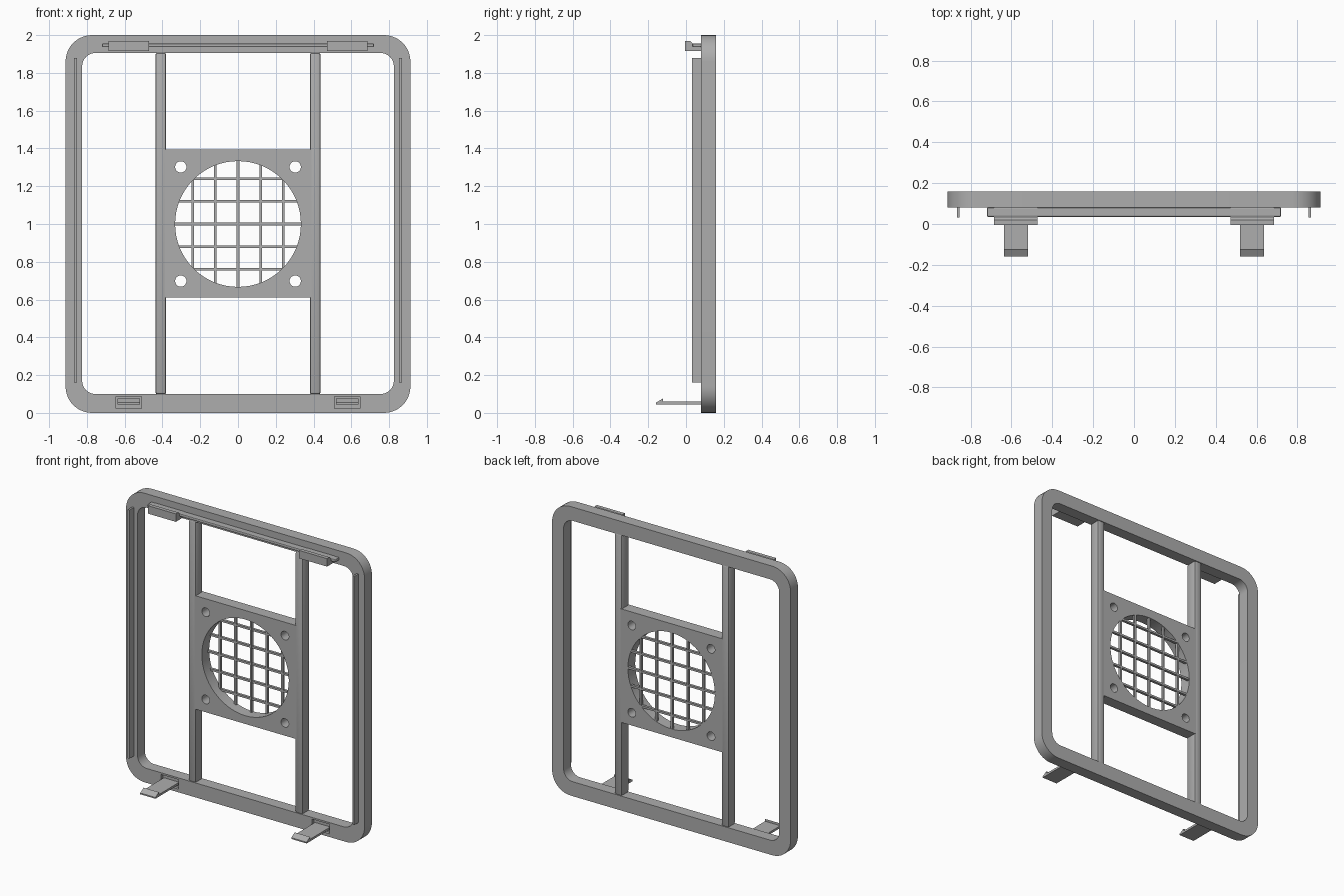
import bpy, bmesh, math
from mathutils import Matrix, Vector

cube = bpy.data.objects.get("Cube")
if cube:
    bpy.data.objects.remove(cube, do_unlink=True)

grey = bpy.data.materials.new("plain grey")
grey.use_nodes = True
grey.diffuse_color = (0.42, 0.42, 0.42, 1)
grey.node_tree.nodes["Principled BSDF"].inputs["Base Color"].default_value = grey.diffuse_color


def finish(name, bm):
    """Turn a bmesh into a named, coloured object."""
    bmesh.ops.remove_doubles(bm, verts=bm.verts, dist=0.0001)
    bmesh.ops.recalc_face_normals(bm, faces=bm.faces)
    mesh = bpy.data.meshes.new(name)
    bm.to_mesh(mesh)
    bm.free()
    mesh.materials.clear()
    mesh.materials.append(grey)
    ob = bpy.data.objects.new(name, mesh)
    bpy.context.collection.objects.link(ob)
    return ob


def smooth(ob):
    bpy.ops.object.select_all(action='DESELECT')
    ob.select_set(True)
    bpy.context.view_layer.objects.active = ob
    bpy.ops.object.shade_smooth_by_angle(angle=math.radians(35))


def box(name, x, y, z, bevel=0):
    """Box from (min, max) ranges."""
    bm = bmesh.new()
    bmesh.ops.create_cube(bm, size=1)
    for v in bm.verts:
        v.co = [r[0] if c < 0 else r[1] for c, r in zip(v.co, (x, y, z))]
    if bevel:
        bmesh.ops.bevel(bm, geom=bm.edges[:], offset=bevel, segments=2,
                        profile=0.5, affect='EDGES')
    return finish(name, bm)


def prism(name, x, profile):
    """Side profile of (y, z) points extruded along x."""
    bm = bmesh.new()
    face = bm.faces.new([bm.verts.new((x[0], y, z)) for y, z in profile])
    out = bmesh.ops.extrude_face_region(bm, geom=[face])
    moved = [g for g in out["geom"] if isinstance(g, bmesh.types.BMVert)]
    bmesh.ops.translate(bm, verts=moved, vec=(x[1] - x[0], 0, 0))
    return finish(name, bm)


def circle(cx, cz, r, n=48):
    return [(cx + r * math.cos(2 * math.pi * i / n),
             cz + r * math.sin(2 * math.pi * i / n)) for i in range(n)]


def round_rect(w, z0, z1, r, n=10):
    pts = []
    corners = ((w - r, z1 - r), (r - w, z1 - r), (r - w, z0 + r), (w - r, z0 + r))
    for k, (cx, cz) in enumerate(corners):
        for i in range(n + 1):
            a = math.pi / 2 * (k + i / n)
            pts.append((cx + r * math.cos(a), cz + r * math.sin(a)))
    return pts


def panel(name, loops, y0, y1):
    """Upright flat panel; loops after the first are holes."""
    cu = bpy.data.curves.new(name, 'CURVE')
    cu.dimensions = '2D'
    cu.fill_mode = 'BOTH'
    cu.extrude = (y1 - y0) / 2
    for loop in loops:
        sp = cu.splines.new('POLY')
        sp.points.add(len(loop) - 1)
        for p, (x, z) in zip(sp.points, loop):
            p.co = (x, z, 0, 1)
        sp.use_cyclic_u = True
    tmp = bpy.data.objects.new(name + "_curve", cu)
    bpy.context.collection.objects.link(tmp)
    mesh = bpy.data.meshes.new_from_object(tmp.evaluated_get(
        bpy.context.evaluated_depsgraph_get()))
    bm = bmesh.new()
    bm.from_mesh(mesh)
    bm.transform(Matrix.Translation(Vector((0, (y0 + y1) / 2, 0)))
                 @ Matrix.Rotation(math.pi / 2, 4, 'X'))
    bpy.data.objects.remove(tmp, do_unlink=True)
    bpy.data.meshes.remove(mesh)
    return finish(name, bm)


FRONT, BACK = 0.08, 0.16

# Outer frame
frame = panel("outer_frame", [round_rect(0.913, 0, 2, 0.14),
                              round_rect(0.825, 0.1, 1.905, 0.07)], FRONT, BACK)

# Centre plate with a round opening and four screw holes
RAD = 0.333
holes = [circle(sx * 0.303, 1 + sz * 0.302, 0.03, 24)
         for sx in (-1, 1) for sz in (-1, 1)]
plate = panel("centre_plate", [[(-0.39, 0.61), (0.39, 0.61), (0.39, 1.395), (-0.39, 1.395)],
                               circle(0, 1, RAD, 64)] + holes, FRONT, BACK)
smooth(plate)

# Guard grid at the back of the opening
for i in range(-2, 3):
    d = i * 0.12
    h = math.sqrt(RAD ** 2 - d ** 2) + 0.005
    across, along = (d - 0.007, d + 0.007), (-h, h)
    box(f"grid_upright_{i + 3}", across, (0.14, 0.158), [1 + c for c in along])
    box(f"grid_crossbar_{i + 3}", along, (0.141, 0.159), [1 + c for c in across])

# Top rail
box("top_rail", (-0.72, 0.72), (0.035, 0.081), (1.936, 1.956), 0.006)

for side, s in (("left", 1), ("right", -1)):
    def span(a, b):
        return sorted((s * a, s * b))

    # Upright bar and side fin
    smooth(box(side + "_bar", span(0.38, 0.437), (FRONT, BACK), (0.098, 1.907), 0.012))
    box(side + "_fin", span(0.853, 0.867), (0.032, 0.081), (0.16, 1.88))

    # Top catch with a raised lip
    prism(side + "_top_catch", span(0.472, 0.686),
          [(0.081, 1.915), (-0.006, 1.915), (-0.006, 1.97),
           (0.02, 1.97), (0.035, 1.955), (0.081, 1.955)])

    # Pocket in the frame around the lower clip
    cutter = box(side + "_pocket_cutter", span(0.512, 0.645), (0.05, 0.1), (0.022, 0.088))
    cutter.hide_render = True
    cutter.hide_set(True)
    cut = frame.modifiers.new(side + "_pocket", 'BOOLEAN')
    cut.operation = 'DIFFERENCE'
    cut.object = cutter
    cut.solver = 'EXACT'

    # Lower clip: thin arm with a barbed tip
    prism(side + "_lower_clip", span(0.52, 0.637),
          [(0.11, 0.045), (-0.16, 0.045), (-0.16, 0.054), (-0.122, 0.076),
           (-0.122, 0.06), (0.11, 0.06)])

# Apply the pockets to the frame and drop the cutters
mesh = bpy.data.meshes.new_from_object(frame.evaluated_get(
    bpy.context.evaluated_depsgraph_get()))
frame.modifiers.clear()
frame.data = mesh
for ob in [o for o in bpy.data.objects if o.name.endswith("_cutter")]:
    bpy.data.objects.remove(ob, do_unlink=True)
smooth(frame)
